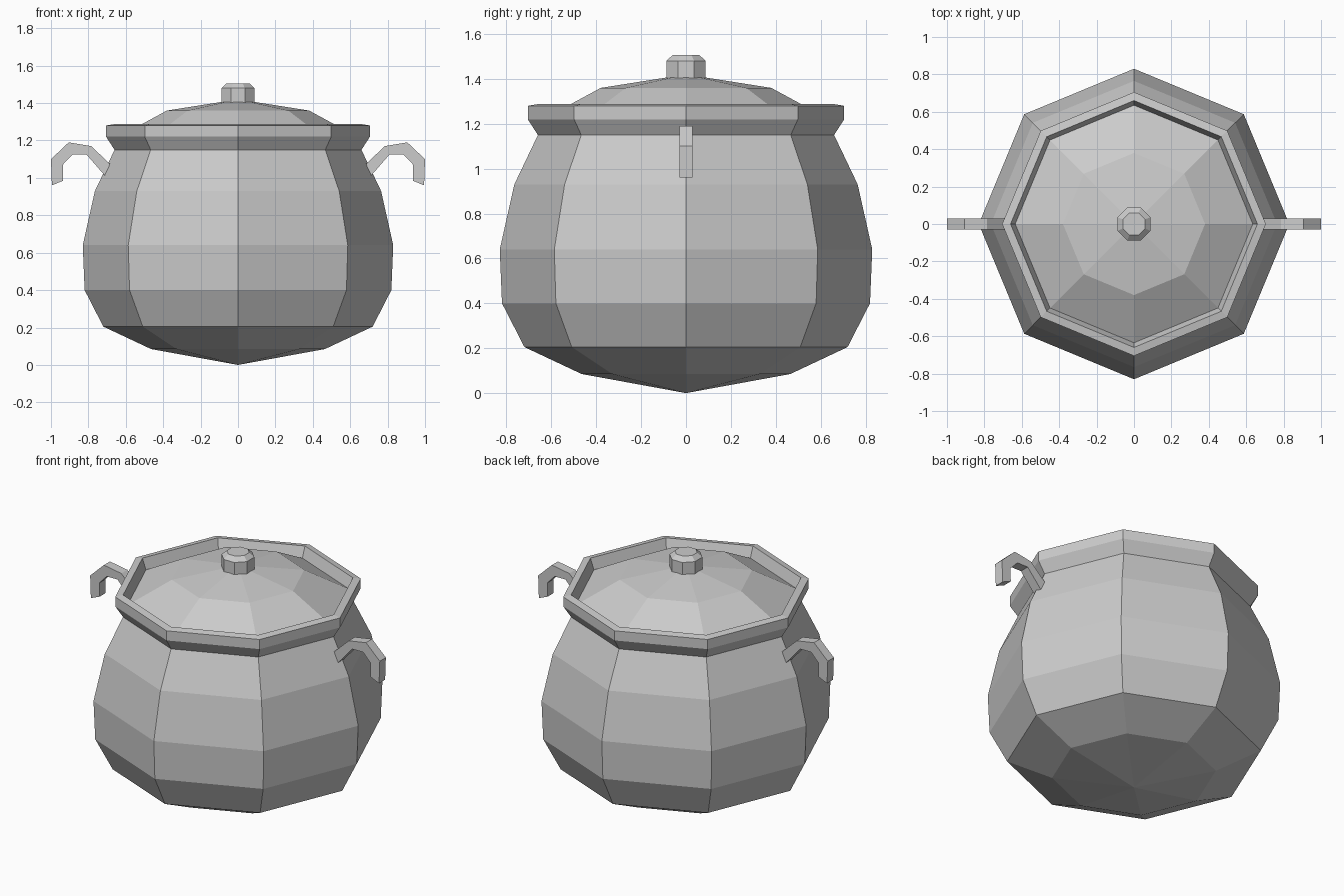
import bpy, bmesh, math

cube = bpy.data.objects.get("Cube")
if cube:
    bpy.data.objects.remove(cube, do_unlink=True)

metal = bpy.data.materials.new("plain_grey")
metal.use_nodes = True
grey = (0.6, 0.6, 0.6, 1)
metal.diffuse_color = grey
metal.node_tree.nodes["Principled BSDF"].inputs["Base Color"].default_value = grey


def finish(name, bm):
    bmesh.ops.recalc_face_normals(bm, faces=bm.faces)
    mesh = bpy.data.meshes.new(name)
    bm.to_mesh(mesh)
    bm.free()
    mesh.materials.append(metal)
    obj = bpy.data.objects.new(name, mesh)
    bpy.context.collection.objects.link(obj)
    return obj


def lathe(name, profile, turn=0.0, sides=8):
    """Revolve (radius, height) points; a zero radius makes a single tip."""
    bm = bmesh.new()
    rings = []
    for r, z in profile:
        if r == 0:
            rings.append([bm.verts.new((0, 0, z))] * sides)
        else:
            angles = [turn + math.tau * i / sides for i in range(sides)]
            rings.append([bm.verts.new((r * math.cos(a), r * math.sin(a), z)) for a in angles])
    for low, high in zip(rings, rings[1:]):
        for i in range(sides):
            j = (i + 1) % sides
            corners = dict.fromkeys((low[i], low[j], high[j], high[i]))
            bm.faces.new(list(corners))
    return finish(name, bm)


# Pot: pointed base, round belly, neck, flared rim and inner lip
lathe("pot_body", [
    (0, 0), (0.465, 0.085), (0.72, 0.205), (0.82, 0.40), (0.83, 0.64),
    (0.765, 0.93), (0.66, 1.15), (0.705, 1.22), (0.705, 1.28),
    (0.66, 1.288), (0.635, 1.22)])

# Lid: shallow faceted dome sunk inside the rim
lathe("lid", [(0.635, 1.222), (0.38, 1.36), (0, 1.42)])

# Knob: bevelled octagonal stub with flat sides facing the axes
lathe("lid_knob", [(0, 1.40), (0.095, 1.40), (0.095, 1.48), (0.065, 1.506), (0, 1.506)],
      turn=math.pi / 8)

# Handles: bent square bars, outer and inner edges of the arch paired up
outer = [(0.685, 1.075), (0.785, 1.17), (0.905, 1.19), (1.0, 1.10), (0.995, 0.96)]
inner = [(0.71, 1.01), (0.81, 1.125), (0.885, 1.125), (0.937, 1.07), (0.935, 0.985)]
for name, side in (("left_handle", 1), ("right_handle", -1)):
    bm = bmesh.new()
    loops = []
    for (xo, zo), (xi, zi) in zip(outer, inner):
        section = [(xo, -0.03, zo), (xo, 0.03, zo), (xi, 0.03, zi), (xi, -0.03, zi)]
        loops.append([bm.verts.new((side * x, y, z)) for x, y, z in section])
    for a, b in zip(loops, loops[1:]):
        for i in range(4):
            j = (i + 1) % 4
            bm.faces.new((a[i], a[j], b[j], b[i]))
    bm.faces.new(loops[0])
    bm.faces.new(loops[-1])
    finish(name, bm)
